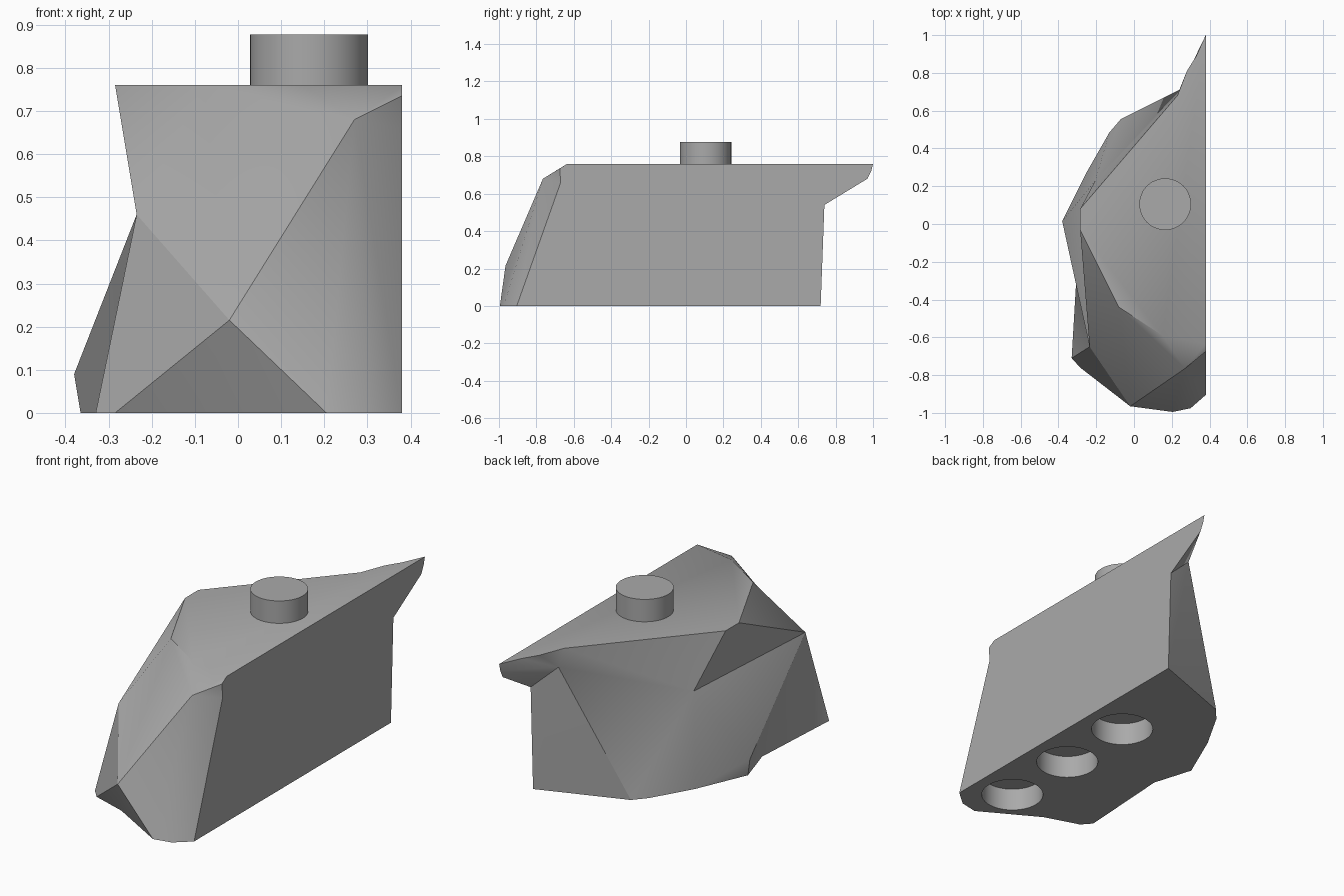
import bpy, bmesh
from math import radians

cube = bpy.data.objects.get("Cube")
if cube:
    bpy.data.objects.remove(cube, do_unlink=True)

# Single stone colour
grey = bpy.data.materials.new("stone_grey")
grey.use_nodes = True
colour = (0.40, 0.40, 0.40, 1)
grey.diffuse_color = colour
grey.node_tree.nodes["Principled BSDF"].inputs["Base Color"].default_value = colour

TOP = 0.76
SIDE = 0.38
STUD_X, STUD_Y = 0.165, 0.105


def cylinder(name, x, y, z_low, z_high, radius):
    height = z_high - z_low
    bpy.ops.mesh.primitive_cylinder_add(
        vertices=48, radius=radius, depth=height,
        location=(x, y, z_low + height / 2))
    obj = bpy.context.object
    obj.name = name
    obj.data.materials.append(grey)
    return obj


def smooth(obj):
    bpy.ops.object.select_all(action="DESELECT")
    obj.select_set(True)
    bpy.context.view_layer.objects.active = obj
    bpy.ops.object.shade_smooth_by_angle(angle=radians(32))


# Outline of the flat top, from the back tip round to the front
top_outline = [(SIDE, 1), (.33, .89), (.28, .81), (.23, .68), (-.285, .08),
               (-.285, -.03), (-.08, -.44), (.15, -.59), (SIDE, -.635)]
# Outline of the base, same direction
base_outline = [(SIDE, .72), (-.07, .555), (-.13, .485), (-.25, .275),
                (-.365, .01), (-.3, -.2), (-.33, -.71), (-.285, -.76),
                (-.1, -.82), (.205, -.995), (.3, -.975), (SIDE, -.905)]
# Peaks and corners between the two outlines
corners = {"A": (-.02, -.965, .215), "D": (-.235, -.65, .46),
           "E": (-.205, .23, .48), "F": (.24, .71, .67),
           "G": (-.38, .015, .09), "H": (.27, -.765, .68),
           "I": (SIDE, -.675, .735), "J": (SIDE, -.67, .66),
           "K": (SIDE, .74, .54), "L": (SIDE, .97, .68),
           "M": (SIDE, .99, .72)}

bm = bmesh.new()
verts = {k: bm.verts.new(co) for k, co in corners.items()}
for key, (x, y) in zip("abcdefghi", top_outline):
    verts[key] = bm.verts.new((x, y, TOP))
for key, (x, y) in zip("mnopqrstuvwx", base_outline):
    verts[key] = bm.verts.new((x, y, 0))


def face(keys):
    bm.faces.new([verts[k] for k in keys])


def fan(hub, rim):
    for first, second in zip(rim, rim[1:]):
        face(hub + first + second)


# Flat top, base and cut side
for loop in ("abcdefghi", "xwvutsrqponm", "iIJxmKLMa"):
    face(loop)
# Rough facets fanned round each peak
for hub, rim in (("F", "KLMabcdEnmK"), ("E", "defDGpon"), ("G", "pqrD"),
                 ("D", "rstAgf"), ("A", "tuvHg"), ("H", "vwxJIihg")):
    fan(hub, rim)
bmesh.ops.recalc_face_normals(bm, faces=bm.faces)

mesh = bpy.data.meshes.new("rock_body")
bm.to_mesh(mesh)
bm.free()
mesh.materials.append(grey)
rock = bpy.data.objects.new("rock_body", mesh)
bpy.context.collection.objects.link(rock)

# Three round sockets under the base
for i in range(3):
    cutter = cylinder("socket_cutter", STUD_X, STUD_Y - i * .427, -.1, .12, .153)
    cut = rock.modifiers.new("socket", "BOOLEAN")
    cut.operation = "DIFFERENCE"
    cut.solver = "EXACT"
    cut.object = cutter
    bpy.context.view_layer.objects.active = rock
    bpy.ops.object.modifier_apply(modifier=cut.name)
    bpy.data.objects.remove(cutter, do_unlink=True)
smooth(rock)

# Round stud on top
smooth(cylinder("top_stud", STUD_X, STUD_Y, TOP - .01, .877, .137))
